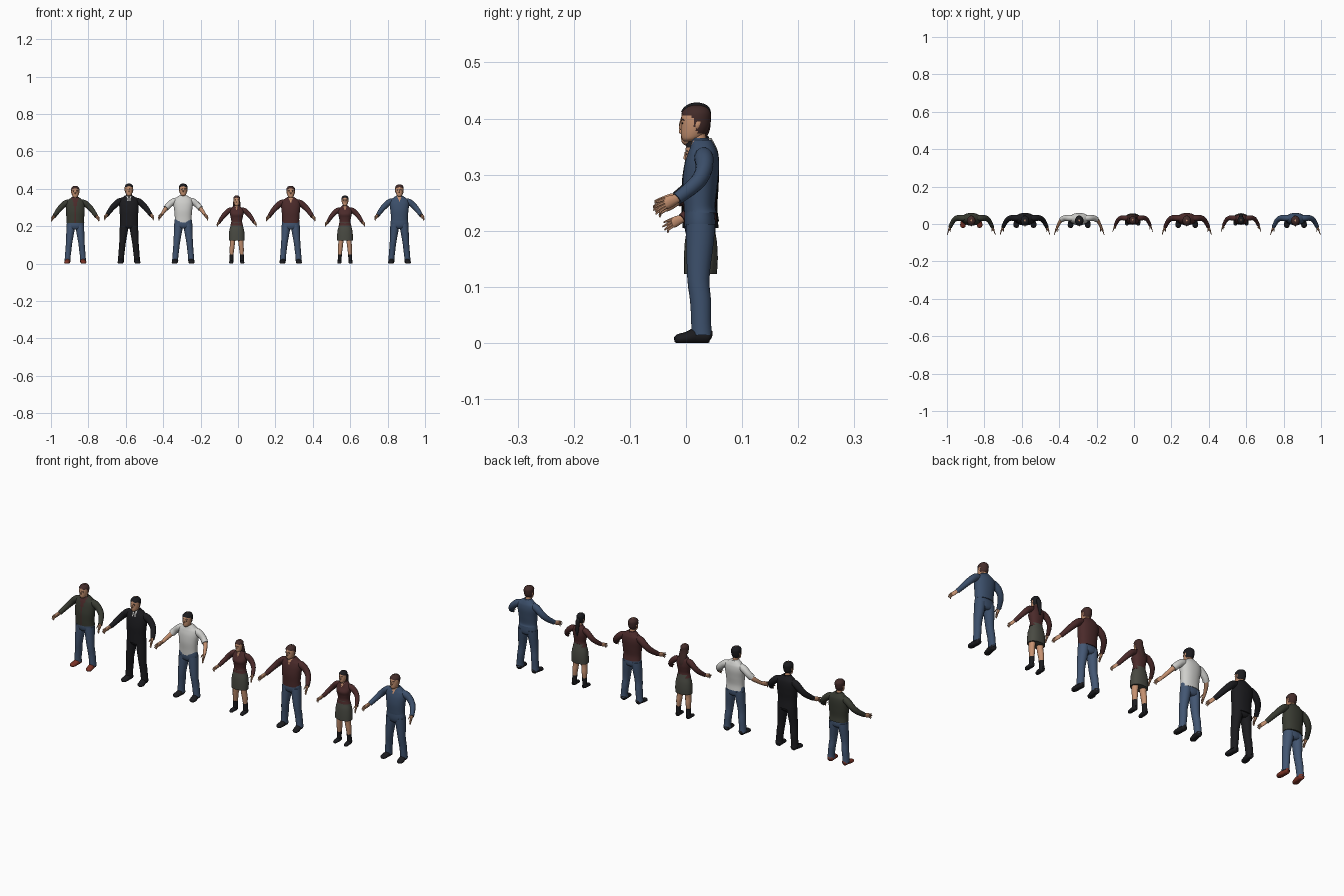
import bpy, bmesh, math
from mathutils import Vector

cube = bpy.data.objects.get("Cube")
if cube:
    bpy.data.objects.remove(cube)


def material(name, *srgb):
    mat = bpy.data.materials.new(name)
    rgba = [(c / 255) ** 2.2 for c in srgb] + [1]
    mat.use_nodes = True
    mat.diffuse_color = rgba
    mat.node_tree.nodes["Principled BSDF"].inputs["Base Color"].default_value = rgba
    return mat


skin = material("skin", 196, 144, 112)
brown = material("brown_hair", 68, 47, 45)
black = material("black_cloth", 33, 33, 36)
blue = material("uniform_blue", 62, 80, 106)
denim = material("denim", 69, 87, 114)
green = material("jacket_green", 59, 61, 53)
wine = material("wine_red", 76, 46, 46)
white = material("white_cotton", 206, 206, 203)
grey = material("skirt_grey", 74, 75, 68)
rust = material("rust_leather", 122, 54, 42)


def spline(rows, steps):
    """Smooth interpolation through rows of numbers."""
    out = []
    for i in range(len(rows) - 1):
        a, b, c, d = (rows[max(0, min(len(rows) - 1, i + k))] for k in (-1, 0, 1, 2))
        for j in range(steps):
            t = j / steps
            out.append([q + t / 2 * (r - p + t * (2 * p - 5 * q + 4 * r - s + t * (3 * (q - r) + s - p)))
                        for p, q, r, s in zip(a, b, c, d)])
    return out + [list(rows[-1])]


class Person:
    """Builds body parts in thousandths of a unit, then scales and places them."""

    def __init__(self, name, place, scale):
        self.name, self.place, self.scale = name, place, scale

    def loft(self, part, rows, mats, upright=True, sides=16, steps=3, square=1, paint=None, keep=None):
        rows = spline(rows, steps)
        mats = mats if isinstance(mats, list) else [mats]
        bm = bmesh.new()
        rings = []
        for i, (x, y, z, ra, rb) in enumerate(rows):
            u, v = Vector((1, 0, 0)), Vector((0, 1, 0))
            if not upright:
                lo, hi = rows[max(i - 1, 0)], rows[min(i + 1, len(rows) - 1)]
                t = (Vector(hi[:3]) - Vector(lo[:3])).normalized()
                u = t.cross(Vector((0, 0, 1))).normalized()
                v = t.cross(u)
            ring = []
            for k in range(sides):
                a = math.tau * (k + .5) / sides
                c, s = (math.copysign(abs(f) ** square, f) for f in (math.cos(a), math.sin(a)))
                p = Vector((x, y, z)) + u * c * max(ra, .2) + v * s * max(rb, .2)
                p.z = max(p.z, 0)
                ring.append(bm.verts.new(p))
            rings.append(ring)
        for a, b in zip(rings, rings[1:]):
            for k in range(sides):
                n = (k + 1) % sides
                bm.faces.new((a[k], a[n], b[n], b[k]))
        if not keep:
            bm.faces.new(rings[0])
            bm.faces.new(rings[-1])
        bmesh.ops.recalc_face_normals(bm, faces=bm.faces)
        for f in bm.faces:
            f.smooth = True
            if paint:
                f.material_index = paint(f.calc_center_median())
        if keep:
            bad = [f for f in bm.faces if not keep(f.calc_center_median())]
            bmesh.ops.delete(bm, geom=bad, context='FACES')
        for v in bm.verts:
            v.co = Vector([c * k * .001 for c, k in zip(v.co, self.scale)])
        mesh = bpy.data.meshes.new(part)
        bm.to_mesh(mesh)
        bm.free()
        mesh.set_sharp_from_angle(angle=math.radians(55))
        for m in mats:
            mesh.materials.append(m)
        ob = bpy.data.objects.new(self.name + "_" + part, mesh)
        ob.location = self.place
        bpy.context.collection.objects.link(ob)

    def pair(self, part, rows, mats, **kw):
        for side, s in (("left_", 1), ("right_", -1)):
            self.loft(side + part, [(r[0] * s, *r[1:]) for r in rows], mats, **kw)

    def column(self, part, rows, mats, **kw):
        self.loft(part, [(0, y, z, rx, ry) for z, y, rx, ry in rows], mats, **kw)

    def head(self, hair, style):
        skull = [(359, 4, 6, 7), (363, 8, 13, 15), (371, 12, 17, 21), (383, 15, 20, 24),
                 (396, 16, 21, 25), (408, 17, 20, 24), (416, 18, 15, 18), (420, 18, 9, 11), (422, 18, 2, 3)]
        self.column("head", skull, skin, sides=20)
        self.column("neck", [(340, 28, 17, 15), (355, 24, 14, 14), (378, 20, 13, 14)], skin)
        low = 374 if style == "short" else 366
        self.column("hair", [(z + 2, y + 1, rx + 2, ry + 2) for z, y, rx, ry in skull], hair, sides=32, steps=5,
                    keep=lambda c: c.z > 409 - .2 * abs(c.x) or (c.y > 12 + (400 - c.z) * .3 and c.z > low))
        if style == "long":
            self.column("long_hair", [(405, 28, 17, 15), (385, 28, 24, 17), (355, 36, 26, 16),
                                      (325, 46, 22, 11), (300, 49, 14, 6)], hair)
        if style == "tail":
            self.column("ponytail", [(403, 38, 6, 6), (390, 46, 13, 11), (365, 50, 12, 10),
                                     (335, 55, 11, 8), (305, 56, 5, 4)], hair)
        # face details
        self.loft("nose", [(0, -8, 396, 2, 2), (0, -9, 388, 3, 3), (0, -9, 382, 4, 4), (0, -7, 379, 2, 2)], skin, sides=8)
        self.column("mouth", [(372, -7, 5, 1), (373, -7, 6, 2), (375, -7, 5, 1)], wine, sides=8)
        self.pair("eye", [(9, -6, 390, 1, 1), (9, -6, 391, 3, 1.5), (9, -6, 393, 1, 1)], black, sides=8)
        self.pair("brow", [(4, -8, 397, 1, 1), (9, -6, 398, 1, 1.2), (14, -3, 397, 1, .6)], hair, upright=False, sides=6)
        if style != "long":
            self.pair("ear", [(19, 19, 380, 1, 2), (21, 20, 386, 2, 4), (21, 21, 394, 2, 5), (19, 20, 398, 1, 2)], skin, sides=8)

    def arms(self, cloth, short=False):
        path = [(32, 31, 333, 15, 17), (53, 32, 329, 17, 17), (77, 32, 309, 15, 16),
                (98, 19, 285, 13, 14), (117, -16, 257, 10, 11)]
        if short:
            self.pair("bare_arm", [(*r[:3], r[3] - 3, r[4] - 3) for r in path], skin, upright=False)
            path = path[:3] + [(92, 24, 293, 15, 16)]
        self.pair("sleeve", path, cloth, upright=False)
        # hand with four fingers and a thumb
        wrist, reach = Vector((116, -13, 258)), Vector((18, -43, -15))

        def at(t, dx=0, dy=0, dz=0):
            return tuple(wrist + reach * t + Vector((dx, dy, dz)))

        self.pair("palm", [(*at(0), 6, 7), (*at(.25), 6, 10), (*at(.5, 0, 0, -1), 5, 11), (*at(.6, 0, 0, -1), 3, 9)],
                  skin, upright=False, sides=10)
        for k, name in enumerate(("index", "middle", "ring", "little")):
            drop = 7 - 5 * k
            end = (1, 1.08, 1, .85)[k]
            self.pair(name + "_finger", [(*at(.5, 0, 0, drop), 3, 3), (*at(.75, 0, 0, drop - k), 3, 3),
                                         (*at(end, -2, k, drop - 3 * k), 1.5, 1.5)],
                      skin, upright=False, sides=6, steps=2)
        self.pair("thumb", [(*at(.15, -2, 0, 4), 4, 4), (*at(.4, -9, 0, 5), 3, 3), (*at(.65, -13, 0, 2), 1.5, 1.5)],
                  skin, upright=False, sides=6)

    def shoes(self, leather):
        self.pair("shoe", [(40, 44, 12, 8, 8), (41, 39, 13, 14, 14), (42, 20, 13, 14, 15), (45, 2, 9, 16, 11),
                           (47, -13, 7, 14, 9), (48, -20, 6, 7, 5)], leather, upright=False)

    def trousers(self, cloth):
        self.column("trouser_seat", [(186, 26, 20, 18), (194, 26, 40, 25), (212, 25, 48, 28), (243, 24, 44, 26)],
                    cloth, sides=24, square=.9)
        self.pair("trouser_leg", [(24, 26, 212, 25, 26), (27, 25, 180, 23, 25), (34, 22, 115, 18, 20),
                                  (38, 26, 75, 17, 19), (42, 27, 35, 16, 18), (43, 28, 14, 17, 19)], cloth)

    def skirt_and_boots(self, cloth, leather):
        self.column("skirt", [(143, 24, 53, 36), (175, 25, 53, 37), (210, 25, 49, 35), (236, 25, 41, 30), (255, 24, 37, 27)],
                    cloth, sides=28, square=.9)
        self.pair("bare_leg", [(25, 25, 180, 22, 24), (28, 23, 130, 17, 19), (32, 27, 90, 16, 18),
                               (34, 28, 50, 12, 13), (35, 29, 15, 12, 13)], skin)
        self.pair("boot_shaft", [(34, 28, 58, 14, 16), (35, 29, 35, 13, 15), (36, 29, 8, 14, 16)], leather)
        self.pair("boot_foot", [(36, 45, 10, 8, 9), (36, 35, 11, 13, 13), (37, 8, 9, 14, 11),
                                (38, -10, 6, 12, 8), (39, -17, 5, 5, 4)], leather, upright=False)

    def top(self, part, rows, mats, opening, collar):
        self.column(part, rows, mats, sides=60, steps=7, square=.92, paint=lambda c: opening(c) if c.y < 24 else 0)
        if collar:
            self.column("collar", [(346, 28, 24, 20), (355, 26, 19, 18), (365, 24, 16, 16)], mats[0], sides=28,
                        keep=lambda c: c.y > 12 or abs(c.x) > (c.z - 343) * .6)


def chest(hem, wide=0):
    return [(hem, 26, 46 + wide, 29 + wide), (245, 24, 45 + wide, 28 + wide), (282, 25, 48 + wide, 31 + wide / 2),
            (315, 28, 52, 31), (337, 30, 49, 27), (350, 30, 36, 22), (362, 28, 19, 17)]


blouse = [(238, 24, 43, 30), (262, 24, 36, 26), (285, 24, 40, 29), (308, 23, 45, 33),
          (332, 28, 46, 26), (348, 29, 33, 21), (361, 27, 17, 16)]


# rules for what shows at the front of each garment
def plain(c):
    return 0


def neck_v(c):
    return int(abs(c.x) < (c.z - 333) * .5)


def open_front(c):
    return int(abs(c.x) < 6 + max(0, c.z - 315) * .3)


def suit_front(c):
    if abs(c.x) > (c.z - 308) * .25:
        return 0
    return 2 if abs(c.x) < 3.5 else 1


# the row of people
def man(name, x, scale, cloth, mats, hem, rule, trousers, leather, hair, wide=0, collar=True, short=False, part="shirt"):
    p = Person(name, (x, 0, 0), scale)
    p.head(hair, "short")
    p.top(part, chest(hem, wide), mats, rule, collar)
    p.arms(cloth, short)
    p.trousers(trousers)
    p.shoes(leather)


def woman(name, x, hair, style):
    p = Person(name, (x, .006, 0), (.8, .82, .86))
    p.head(hair, style)
    p.top("blouse", blouse, [wine, skin], neck_v, True)
    p.arms(wine)
    p.skirt_and_boots(grey, black)


medium, tall = (.99, 1, .982), (1, 1, 1.01)
man("jacket_man", -.87, (.965, 1, .982), green, [green, wine], 220, open_front, denim, rust, brown, wide=4, part="jacket")
man("suit_man", -.583, tall, black, [black, white, black], 203, suit_front, black, black, black, wide=3, part="jacket")
man("tee_man", -.293, tall, white, [white], 218, plain, denim, black, black, collar=False, short=True)
woman("long_hair_woman", -.007, brown, "long")
man("sweater_man", .282, medium, wine, [wine, skin], 220, neck_v, denim, black, brown, wide=1)
woman("ponytail_woman", .572, black, "tail")
man("uniform_man", .863, (1, 1, 1), blue, [blue, skin], 232, neck_v, blue, black, brown)
